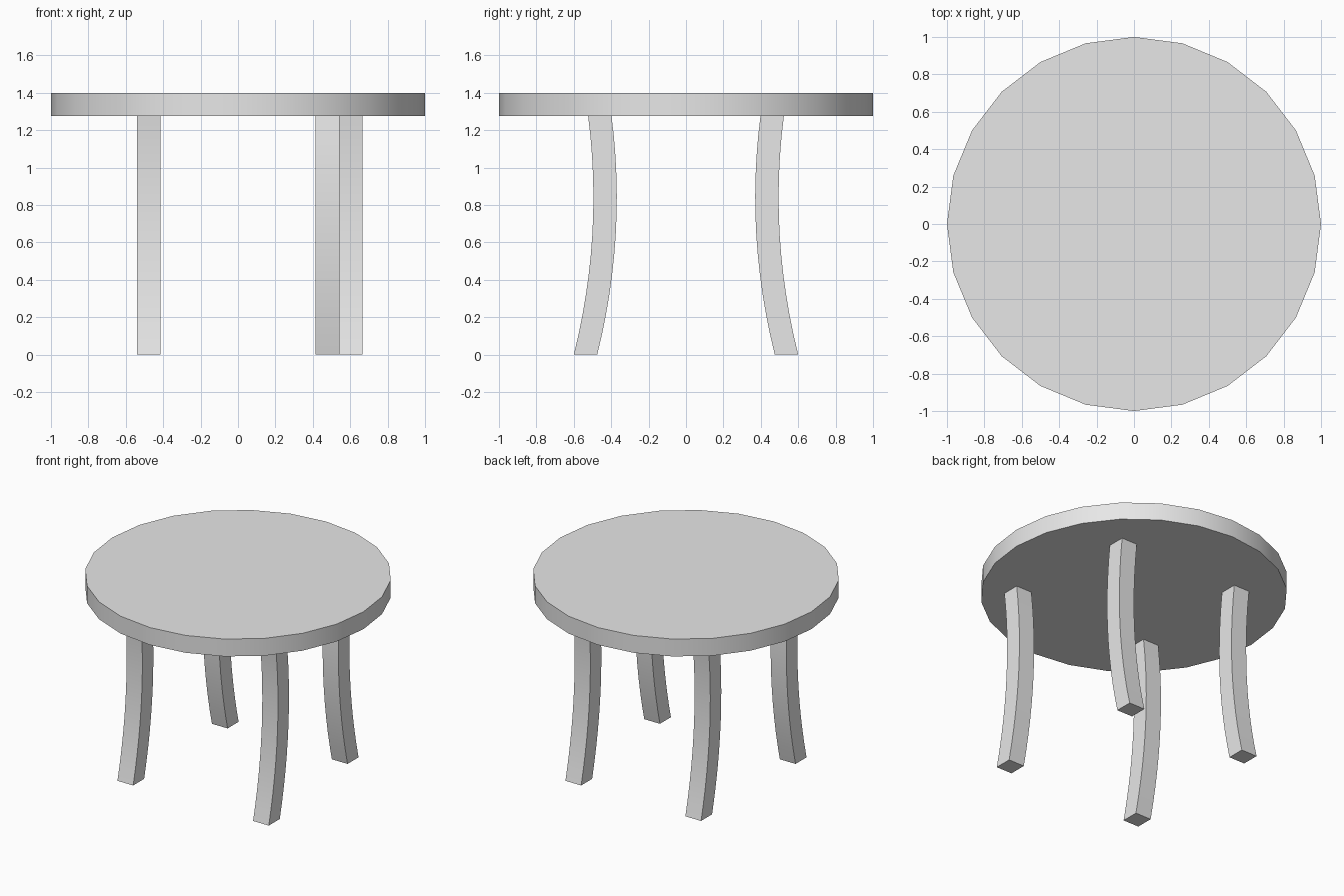
import bpy
import bmesh
import math

default_cube = bpy.data.objects.get("Cube")
if default_cube:
    bpy.data.objects.remove(default_cube, do_unlink=True)

TOP_Z = 1.40
UNDERSIDE_Z = 1.275
LEG_WIDTH = 0.125
LEG_STEPS = 12

# Single grey finish
grey = bpy.data.materials.new("light_grey")
grey.use_nodes = True
colour = (0.8, 0.8, 0.8, 1)
grey.diffuse_color = colour
grey.node_tree.nodes["Principled BSDF"].inputs["Base Color"].default_value = colour


def finish(obj):
    obj.data.materials.append(grey)
    bpy.ops.object.select_all(action="DESELECT")
    obj.select_set(True)
    bpy.context.view_layer.objects.active = obj
    bpy.ops.object.shade_smooth_by_angle(angle=math.radians(30))


def leg_inner_y(z):
    """Gentle bow: narrowest above mid height, flaring to the foot."""
    return 0.37 + 0.1485 * (z - 0.84) ** 2


def make_leg(name, x, side):
    """Sweep a square section up the bowed profile; side is -1 front, 1 back."""
    bm = bmesh.new()
    rings = []
    for i in range(LEG_STEPS + 1):
        z = UNDERSIDE_Z * i / LEG_STEPS
        inner = leg_inner_y(z)
        outer = inner + LEG_WIDTH
        corners = [(x, inner), (x + LEG_WIDTH, inner), (x + LEG_WIDTH, outer), (x, outer)]
        rings.append([bm.verts.new((cx, side * cy, z)) for cx, cy in corners])
    for low, high in zip(rings, rings[1:]):
        for k in range(4):
            n = (k + 1) % 4
            bm.faces.new((low[k], low[n], high[n], high[k]))
    bm.faces.new(rings[0])
    bm.faces.new(rings[-1])
    bmesh.ops.recalc_face_normals(bm, faces=bm.faces)
    mesh = bpy.data.meshes.new(name)
    bm.to_mesh(mesh)
    bm.free()
    obj = bpy.data.objects.new(name, mesh)
    bpy.context.collection.objects.link(obj)
    finish(obj)


# Round table top
bpy.ops.mesh.primitive_cylinder_add(
    vertices=24, radius=1, depth=TOP_Z - UNDERSIDE_Z,
    location=(0, 0, (TOP_Z + UNDERSIDE_Z) / 2))
table_top = bpy.context.object
table_top.name = "table_top"
finish(table_top)

# Four legs; the front left one sits one leg width further out
make_leg("front_right_leg", -0.54, -1)
make_leg("back_right_leg", -0.54, 1)
make_leg("front_left_leg", 0.54, -1)
make_leg("back_left_leg", 0.415, 1)
